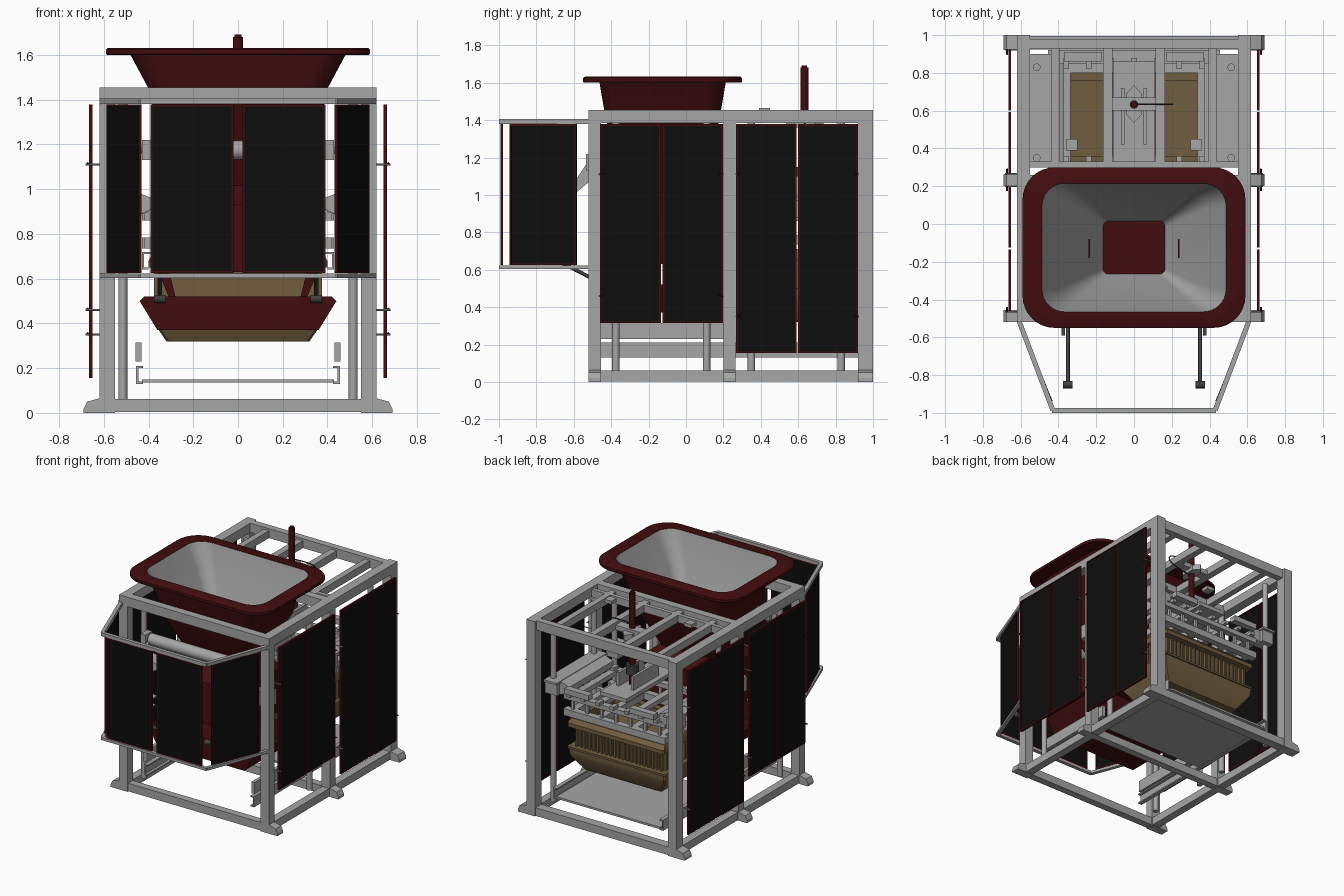
import bpy, bmesh, math
from mathutils import Vector

if "Cube" in bpy.data.objects:
    bpy.data.objects.remove(bpy.data.objects["Cube"])

def material(name, col):
    m = bpy.data.materials.new(name)
    m.diffuse_color = (*col, 1)
    m.use_nodes = True
    m.node_tree.nodes["Principled BSDF"].inputs["Base Color"].default_value = m.diffuse_color
    return m

RED = material("dark_red", (0.055, 0.004, 0.005))
BLACK = material("black_panel", (0.004, 0.004, 0.004))
TAN = material("tan", (0.165, 0.11, 0.05))
DARK = material("dark_steel", (0.05, 0.05, 0.05))
GREY = material("grey", (0.38, 0.38, 0.38))

def make(name, verts, faces, mat=GREY, smooth=False):
    me = bpy.data.meshes.new(name)
    me.from_pydata(verts, [], faces)
    bm = bmesh.new()
    bm.from_mesh(me)
    bmesh.ops.recalc_face_normals(bm, faces=bm.faces)
    bm.to_mesh(me)
    bm.free()
    ob = bpy.data.objects.new(name, me)
    bpy.context.collection.objects.link(ob)
    me.materials.append(mat)
    if smooth:
        bpy.context.view_layer.objects.active = ob
        ob.select_set(True)
        bpy.ops.object.shade_smooth_by_angle(angle=math.radians(35))
        ob.select_set(False)
    return ob

def prism(name, poly, axis, a, b, mat=GREY):
    """Extrude a 2D outline along x, y or z between a and b."""
    put = {'x': lambda p, t: (t, p[0], p[1]), 'y': lambda p, t: (p[0], t, p[1]),
           'z': lambda p, t: (p[0], p[1], t)}[axis]
    n = len(poly)
    faces = [tuple(range(n)), tuple(range(n, 2 * n))]
    faces += [(i, (i + 1) % n, n + (i + 1) % n, n + i) for i in range(n)]
    return make(name, [put(p, t) for t in (a, b) for p in poly], faces, mat)

def box(name, x0, x1, y0, y1, z0, z1, mat=GREY):
    return prism(name, [(x0, y0), (x1, y0), (x1, y1), (x0, y1)], 'z', z0, z1, mat)

def pair(name, x0, x1, *rest):
    """A box on the right and its mirror image on the left."""
    box(name + "_right", x0, x1, *rest)
    box(name + "_left", -x1, -x0, *rest)

def rod(name, p, q, r, mat=GREY, n=20):
    p, q = Vector(p), Vector(q)
    rot = (q - p).to_track_quat('Z', 'Y')
    ring = [Vector((r * math.cos(2 * math.pi * i / n), r * math.sin(2 * math.pi * i / n), 0)) for i in range(n)]
    faces = [tuple(range(n)), tuple(range(n, 2 * n))]
    faces += [(i, (i + 1) % n, n + (i + 1) % n, n + i) for i in range(n)]
    return make(name, [c + rot @ v for c in (p, q) for v in ring], faces, mat, True)

def beam(name, p, q, w, z0, z1, mat=GREY):
    """Horizontal bar between two plan points."""
    p, q = Vector(p), Vector(q)
    d = (q - p).normalized() * w / 2
    o = Vector((-d.y, d.x))
    return prism(name, [p + o, p - o, q - o, q + o], 'z', z0, z1, mat)

def loft(name, rings, mat, cap=False, k=8):
    """Rounded rectangles (half x, half y, centre y, radius, z) joined in order."""
    verts, faces, n = [], [], 4 * (k + 1)
    for hx, hy, cy, r, z in rings:
        for q, (sx, sy) in enumerate(((1, 1), (-1, 1), (-1, -1), (1, -1))):
            for i in range(k + 1):
                a = math.pi / 2 * (q + i / k)
                verts.append((sx * (hx - r) + r * math.cos(a), cy + sy * (hy - r) + r * math.sin(a), z))
    for s in range(len(rings) - 1):
        faces += [(s * n + i, s * n + (i + 1) % n, s * n + n + (i + 1) % n, s * n + n + i) for i in range(n)]
    if cap:
        faces.append(tuple(range((len(rings) - 1) * n, len(rings) * n)))
    return make(name, verts, faces, mat, True)

def panel(name, p, q, z0, z1, t=0.015):
    """Red bordered black board standing between two plan points."""
    p, q = Vector(p), Vector(q)
    d = (q - p).normalized() * 0.009
    beam(name + "_board", p + d / 2, q - d / 2, t * 0.6, z0 + .005, z1 - .005, BLACK)
    beam(name + "_edge_a", p, p + d, t, z0, z1, RED)
    beam(name + "_edge_b", q - d, q, t, z0, z1, RED)
    beam(name + "_edge_low", p + d, q - d, t, z0, z0 + .009, RED)
    beam(name + "_edge_top", p + d, q - d, t, z1 - .009, z1, RED)

# main frame: posts, feet, beams
for i, (y0, y1) in enumerate(((-.52, -.455), (.2, .265), (.92, 1))):
    pair(f"post_{i}", .55, .62, y0, y1, 0, 1.455)
    box(f"floor_cross_beam_{i}", -.55, .55, y0 + .005, y1 - .005, .003, .063)
    for s in (-1, 1):
        prism(f"foot_{i}", [(s * .62, 0), (s * .69, 0), (s * .69, .02), (s * .675, .05), (s * .62, .065)], 'y', y0, y1)
for y0, y1 in ((-.52, -.46), (.2, .26), (.93, .98)):
    box("top_cross_beam", -.55, .55, y0, y1, 1.385, 1.455)
pair("floor_side_beam", .555, .615, -.455, .92, .003, .062)
pair("top_side_beam", .55, .62, -.455, .92, 1.385, 1.455)
pair("roof_long_bar", .115, .165, .26, .93, 1.385, 1.44)
pair("roof_outer_bar", .395, .44, .26, .93, 1.385, 1.44)
box("roof_cross_bar", -.55, .55, .3, .33, 1.385, 1.44)
pair("roof_mount", .3, .36, .39, .45, 1.44, 1.465)

# guide columns with sliding carriages
for s in (-1, 1):
    for y in (-.375, .11, .35, .83):
        rod("guide_column", (s * .515, y, .062), (s * .515, y, 1.385), .02)
        a, b = sorted((s * .45, s * .548))
        box("carriage_block", a, b, y - .05, y + .05, .88, .985)
    prism("carriage_arm", [(s * .37, .91), (s * .45, .88), (s * .45, .985), (s * .37, .955)], 'y', .33, .85)
    prism("front_arm", [(s * .37, .92), (s * .45, .88), (s * .45, .985), (s * .37, .955)], 'y', -.42, -.33)
pair("carriage_plate", .44, .548, .3, .9, .97, .985)

# hopper
C = -.125
loft("hopper_rim", [(.487, .34, C, .12, 1.6), (.585, .42, C, .165, 1.6), (.59, .425, C, .17, 1.605),
                    (.59, .425, C, .17, 1.625), (.58, .415, C, .165, 1.632), (.487, .34, C, .12, 1.632)], RED)
loft("hopper_shell", [(.483, .338, C, .115, 1.605), (.40, .312, C, .09, 1.45), (.375, .29, C, .07, 1.34),
                      (.19, .16, C, .04, 1.0)], RED)
loft("hopper_lining", [(.487, .34, C, .12, 1.631), (.395, .3, C, .09, 1.44), (.163, .14, C, .03, 1.03)], GREY)
box("hopper_floor", -.165, .165, C - .14, C + .14, 1.02, 1.032, RED)
pair("hopper_blade", .232, .24, -.18, -.08, 1.1, 1.22, RED)

# feed chute and lower feed pan
loft("feed_chute", [(.19, .16, C, .03, 1.02), (.30, .27, -.15, .03, .93), (.33, .28, -.15, .03, .63)], RED, True)
for s in (-1, 1):
    prism("chute_leg", [(s * .36, .64), (s * .31, .64), (s * .28, .52), (s * .31, .52)], 'y', -.42, -.38, RED)
P = [(-.44, .5), (-.42, .52), (.42, .52), (.44, .5), (.36, .37), (-.36, .37)]
prism("feed_pan_front", P, 'y', -.44, -.42, RED)
prism("feed_pan_back", P, 'y', .08, .1, RED)
box("feed_pan_floor", -.36, .36, -.42, .08, .37, .385, RED)
for s in (-1, 1):
    prism("feed_pan_side", [(s * .44, .5), (s * .42, .52), (s * .35, .38), (s * .36, .37)], 'y', -.42, .08, RED)

# front roller, brackets and struts
rod("front_roller", (-.38, -.485, 1.175), (.38, -.485, 1.175), .042, n=32)
rod("roller_shaft", (-.45, -.485, 1.175), (.45, -.485, 1.175), .016)
pair("roller_bracket", .39, .43, -.535, -.455, 1.13, 1.22)
for s in (-1, 1):
    prism("roller_scraper", [(-.455, 1.13), (-.53, 1.17), (-.59, 1.08), (-.59, 1.01), (-.53, 1.06)],
          'x', s * .365, s * .385)
    rod("strut", (s * .35, -.4, .50), (s * .35, -.85, .735), .010, DARK)
    rod("strut_end", (s * .325, -.85, .735), (s * .375, -.85, .735), .02, DARK)
    rod("strut_pivot", (s * .325, -.46, .51), (s * .375, -.46, .51), .018, DARK)
    prism("side_catch", [(s * .385, .72), (s * .43, .72), (s * .43, .64), (s * .4, .64), (s * .4, .65),
                         (s * .42, .65), (s * .42, .71), (s * .385, .71)], 'y', -.45, -.40)

# front guard: rails and panels
for z0, z1 in ((1.38, 1.405), (.603, .623)):
    for s in (-1, 1):
        beam("guard_side_rail", (s * .608, -.515), (s * .43, -.985), .026, z0, z1)
    box("guard_front_rail", -.435, .435, -1, -.974, z0, z1)
for s in (-1, 1):
    panel("guard_front_panel", (s * .02, -.985), (s * .392, -.985), .625, 1.378)
    panel("guard_angled_panel", (s * .438, -.94), (s * .582, -.585), .625, 1.378)
    # side doors with hinge pins
    for y0, y1, z in ((-.46, -.135, .315), (-.125, .197, .315), (.268, .592, .155), (.6, .92, .155)):
        panel("side_door", (s * .658, y0), (s * .658, y1), z, 1.378)
    for y, zl in ((-.465, .46), (.2, .46), (.267, .35), (.922, .35)):
        for z in (1.11, zl):
            rod("hinge_pin", (s * .6, y, z), (s * .682, y, z), .004, GREY, 8)
            rod("hinge_hook", (s * .672, y, z), (s * .672, y + (.025 if y in (-.465, .267) else -.025), z + .006), .005, RED, 8)

# tan mould box with ribs above a tapered tray
M = .56
loft("mould_tray", [(.40, .26, M, .01, .5), (.40, .26, M, .01, .46), (.395, .255, M, .01, .43),
                    (.32, .19, M, .01, .32)], TAN, True, 1)
loft("mould_tray_rim", [(.355, .21, M, .01, .485), (.405, .27, M, .01, .485), (.405, .27, M, .01, .5),
                        (.355, .21, M, .01, .5)], TAN, False, 1)
loft("mould_box", [(.355, .215, M, .01, .7), (.355, .215, M, .01, .49)], TAN, True, 1)
loft("mould_ledge", [(.34, .2, M, .01, .65), (.40, .275, M, .01, .65), (.40, .275, M, .01, .68),
                     (.385, .25, M, .01, .71), (.34, .2, M, .01, .71)], TAN, False, 1)
for i in range(21):
    x = -.35 + .035 * i
    y = M + .222
    box("mould_rib", x - .007, x + .007, y - .013, y + .013, .49, .655, TAN)
for i in range(12):
    y = M - .2 + .4 * i / 11
    pair("mould_end_rib", .35, .375, y - .007, y + .007, .49, .655, TAN)
box("mould_inner_floor", -.34, .34, M - .2, M + .2, .63, .64, TAN)

# two grid frames above the mould
for z, h in ((.735, .05), (.86, .035)):
    for x in (.115, .335):
        pair("grid_long_bar", x, x + .05, .3, .84, z, z + h)
    for y in (.28, .8):
        box("grid_cross_bar", -.42, .42, y, y + .05, z, z + h)
    for y in (.42, .55, .68):
        pair("grid_lug", .385, .43, y, y + .03, z, z + h)
for i in range(7):
    x = -.36 + .12 * i
    for y in (.3, .82):
        box("grid_post", x - .01, x + .01, y - .01, y + .01, .78, .87)
        box("grid_tooth", x - .015, x + .015, y, y + .06, .895, .92)
for x in (-.27, .27):
    box("press_bar", x - .1, x + .1, .86, .91, .93, .97)

# press head with screw and cable
box("press_plate", -.11, .11, .3, .86, .97, 1.0)
pair("press_web", .05, .07, .42, .72, 1.0, 1.1)
prism("head_plate", [(0, .735), (.04, .69), (.04, .58), (0, .535), (-.04, .58), (-.04, .69)], 'z', 1.36, 1.4)
box("head_bridge", -.12, .12, .6, .67, 1.385, 1.42)
rod("screw_shaft", (0, .633, 1.0), (0, .633, 1.68), .022, RED)
rod("screw_tip", (0, .633, 1.68), (0, .633, 1.692), .015, RED)
rod("screw_collar", (0, .633, 1.08), (0, .633, 1.15), .045, DARK)
cable = bpy.data.curves.new("cable", 'CURVE')
cable.dimensions, cable.bevel_depth, cable.bevel_resolution = '3D', .004, 1
sp = cable.splines.new('NURBS')
path = [(0, .635, 1.45), (.1, .635, 1.455), (.18, .635, 1.455), (.225, .635, 1.42), (.18, .635, 1.37), (.02, .635, 1.35)]
sp.points.add(len(path) - 1)
for pt, c in zip(sp.points, path):
    pt.co = (*c, 1)
sp.use_endpoint_u = True
cable.materials.append(DARK)
bpy.context.collection.objects.link(bpy.data.objects.new("cable", cable))

# outfeed rails and floor plate
for s in (-1, 1):
    prism("outfeed_channel", [(s * .425, .13), (s * .455, .13), (s * .455, .21), (s * .425, .21), (s * .425, .2),
                              (s * .445, .2), (s * .445, .14), (s * .425, .14)], 'y', -.46, .92)
pair("outfeed_guide", .432, .458, -.46, .2, .23, .315)
box("floor_plate", -.43, .43, .2, .92, .135, .15)
